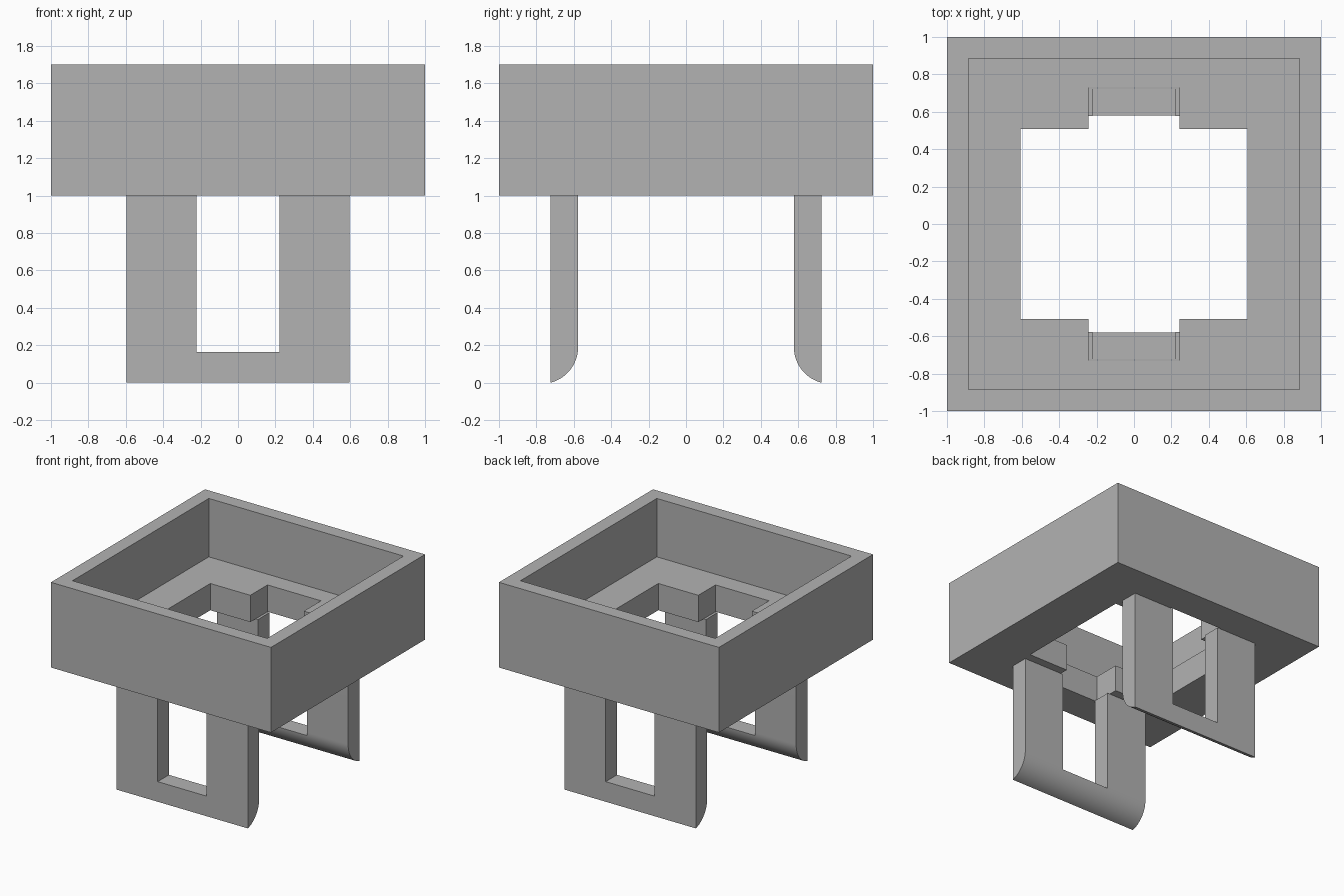
import bpy, bmesh, math
from mathutils import Matrix

if "Cube" in bpy.data.objects:
    bpy.data.objects.remove(bpy.data.objects["Cube"])

grey = bpy.data.materials.new("plain grey")
grey.use_nodes = True
colour = (0.45, 0.45, 0.45, 1)
grey.diffuse_color = colour
grey.node_tree.nodes["Principled BSDF"].inputs["Base Color"].default_value = colour


def finish(bm, name):
    bmesh.ops.recalc_face_normals(bm, faces=bm.faces)
    mesh = bpy.data.meshes.new(name)
    bm.to_mesh(mesh)
    bm.free()
    mesh.materials.append(grey)
    obj = bpy.data.objects.new(name, mesh)
    bpy.context.collection.objects.link(obj)
    return obj


def box(name, half_x, y0, y1, z0, z1):
    bm = bmesh.new()
    place = Matrix.Translation((0, (y0 + y1) / 2, (z0 + z1) / 2))
    size = Matrix.Diagonal((2 * half_x, y1 - y0, z1 - z0, 1))
    bmesh.ops.create_cube(bm, size=1, matrix=place @ size)
    return finish(bm, name)


def activate(obj):
    bpy.ops.object.select_all(action='DESELECT')
    obj.select_set(True)
    bpy.context.view_layer.objects.active = obj


def cut(obj, cutter):
    mod = obj.modifiers.new("cut", 'BOOLEAN')
    mod.operation = 'DIFFERENCE'
    mod.solver = 'EXACT'
    mod.object = cutter
    activate(obj)
    bpy.ops.object.modifier_apply(modifier=mod.name)
    bpy.data.objects.remove(cutter)


# Open tray with a cross-shaped opening through its floor
FLOOR = 1.22
tray = box("tray", 1, -1, 1, 1, 1.7)
cut(tray, box("cavity_cutter", 0.885, -0.885, 0.885, FLOOR, 2))
cut(tray, box("opening_cutter", 0.607, -0.507, 0.507, 0.8, 1.5))
cut(tray, box("notch_cutter", 0.243, -0.73, 0.73, 0.8, 1.5))


# Slotted leg: flat outside, inner face rounding out to a thin foot
def leg(name, side):
    inner, outer, start = 0.577, 0.725, 0.19
    width = outer - inner
    radius = (width ** 2 + start ** 2) / (2 * width)
    sweep = math.asin(start / radius)
    profile = [(outer, 1), (inner, 1)]
    for i in range(17):
        a = sweep * i / 16
        profile.append((inner + radius * (1 - math.cos(a)),
                        start - radius * math.sin(a)))
    bm = bmesh.new()
    face = bm.faces.new([bm.verts.new((-0.597, side * y, z)) for y, z in profile])
    ext = bmesh.ops.extrude_face_region(bm, geom=[face])
    moved = [g for g in ext["geom"] if isinstance(g, bmesh.types.BMVert)]
    bmesh.ops.translate(bm, verts=moved, vec=(1.194, 0, 0))
    obj = finish(bm, name)
    cut(obj, box("slot_cutter", 0.222, -1, 1, 0.165, 1.2))
    activate(obj)
    bpy.ops.object.shade_smooth_by_angle(angle=math.radians(30))


leg("front_leg", -1)
leg("back_leg", 1)
